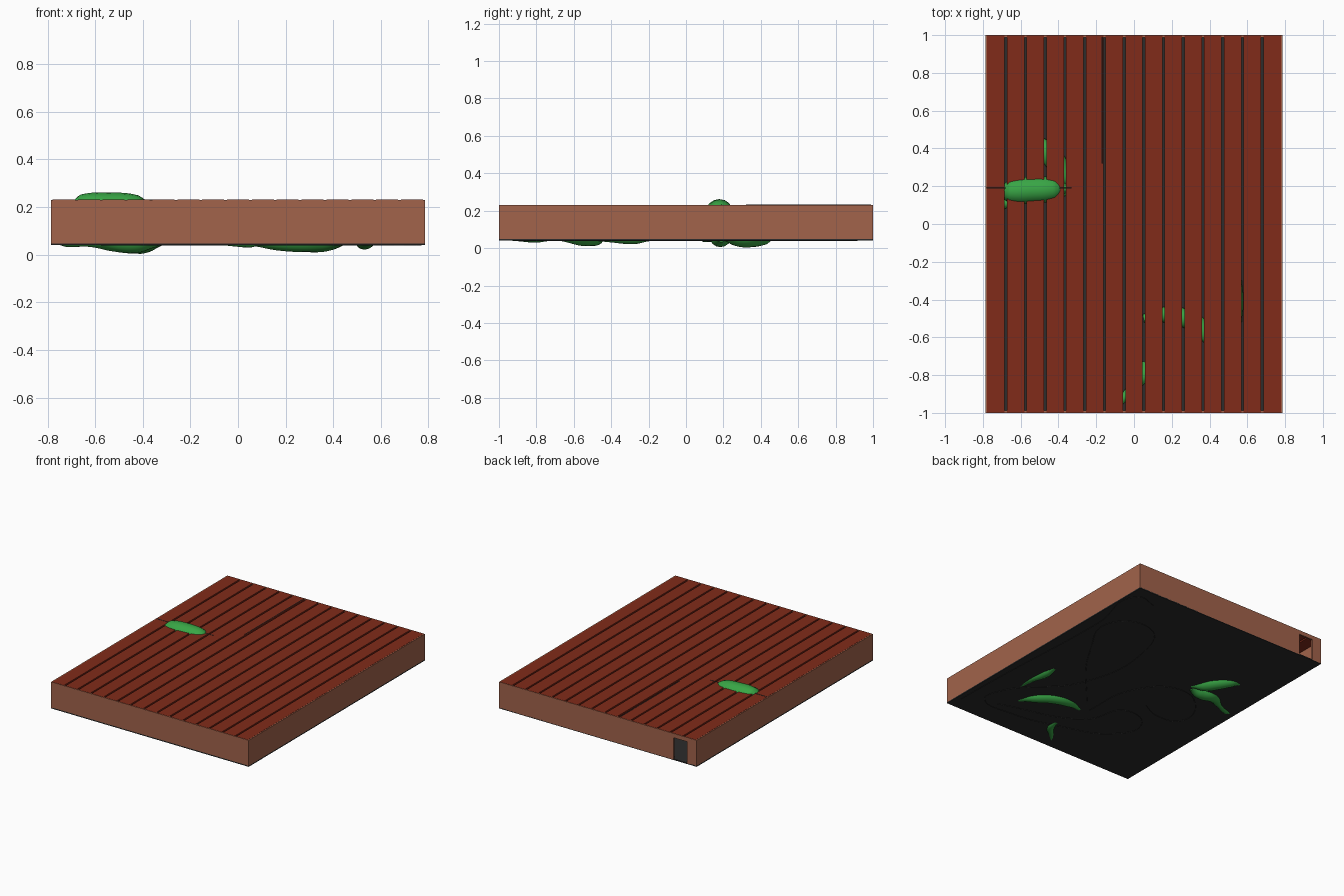
import bpy

if "Cube" in bpy.data.objects:
    bpy.data.objects.remove(bpy.data.objects["Cube"])

W, L = 0.785, 1.0            # half width, half length
Z0, Z1 = 0.04, 0.23          # underside and top of the box
T = 0.012                    # wall thickness


def mat(name, r, g, b):
    m = bpy.data.materials.new(name)
    m.diffuse_color = (r, g, b, 1)
    m.use_nodes = True
    m.node_tree.nodes["Principled BSDF"].inputs["Base Color"].default_value = m.diffuse_color
    return m


WALL = mat("wall_brown", 0.36, 0.125, 0.07)
PLANK = mat("plank_red", 0.22, 0.024, 0.01)
FLOOR = mat("floor_dark", 0.025, 0.025, 0.025)
GREEN = mat("green", 0.04, 0.38, 0.06)


def box(name, lo, hi, m):
    bpy.ops.mesh.primitive_cube_add(size=1, location=[(a + b) / 2 for a, b in zip(lo, hi)])
    o = bpy.context.object
    o.name = name
    o.scale = [b - a for a, b in zip(lo, hi)]
    bpy.ops.object.transform_apply(location=False, rotation=False, scale=True)
    o.data.materials.append(m)
    return o


def tube(name, pts, radius, m, res=3):
    """Smooth tube through (x, y, z[, radius factor]) points."""
    c = bpy.data.curves.new(name, 'CURVE')
    c.dimensions = '3D'
    c.bevel_depth, c.bevel_resolution, c.resolution_u = radius, res, 10
    c.use_fill_caps = True
    s = c.splines.new('BEZIER')
    s.bezier_points.add(len(pts) - 1)
    for bp, p in zip(s.bezier_points, pts):
        bp.co = p[:3]
        bp.radius = p[3] if len(p) > 3 else 1
        bp.handle_left_type = bp.handle_right_type = 'AUTO'
    s.radius_interpolation = 'CARDINAL'
    c.materials.append(m)
    o = bpy.data.objects.new(name, c)
    bpy.context.collection.objects.link(o)
    bpy.ops.object.select_all(action='DESELECT')
    o.select_set(True)
    bpy.context.view_layer.objects.active = o
    bpy.ops.object.convert(target='MESH')
    bpy.ops.object.shade_smooth()


# Hollow box: floor, side walls, front wall
box("floor", (-W, -L, Z0), (W, L, Z0 + 0.008), FLOOR)
for s, n in ((-1, "left_wall"), (1, "right_wall")):
    x0, x1 = sorted((s * W, s * (W - T)))
    box(n, (x0, -L, Z0 + 0.004), (x1, L, Z1), WALL)
box("front_wall", (-W, -L, Z0 + 0.004), (W, -L + T, Z1), WALL)

# Back wall with a small doorway near its left end
hx0, hx1, hz0, hz1 = -0.71, -0.60, 0.05, 0.20
y0, y1 = L - T, L
box("back_wall_main", (hx1, y0, Z0 + 0.004), (W, y1, Z1), WALL)
box("back_wall_end", (-W, y0, Z0 + 0.004), (hx0, y1, Z1), WALL)
box("doorway_lintel", (hx0, y0, hz1), (hx1, y1, Z1), WALL)

# Fifteen roof planks with narrow gaps
n = 15
step = 2 * (W - 0.002) / n
for i in range(n):
    x = -W + 0.002 + i * step
    box(f"plank_{i + 1}", (x + 0.006, -L + 0.003, Z1 - 0.02),
        (x + step - 0.006, L - 0.003, Z1 + 0.001), PLANK)

# Green lobes pushing through roof and floor
tube("green_roof_lobe", [(-0.71, .18, .19, .35), (-0.66, .175, .19, .9), (-0.53, .18, .19, 1.02),
                         (-0.42, .185, .19, .85), (-0.36, .19, .19, .35)], 0.07, GREEN, 6)
Z = 0.06
lobes = {
    "green_lobe_back": [(-.32, .21, Z, .4), (-.38, .27, Z, .9), (-.43, .35, Z, 1),
                        (-.50, .42, Z, .75), (-.55, .44, Z, .4)],
    "green_lobe_middle": [(-.34, .19, Z, .5), (-.42, .18, Z, .95), (-.52, .19, Z, .85),
                          (-.62, .14, Z, .5), (-.72, .10, Z, .5), (-.76, .10, Z, .3)],
    "green_lobe_long": [(.44, -.67, Z, .4), (.38, -.58, Z, .8), (.295, -.51, Z, .9),
                        (.16, -.48, Z, .75), (.05, -.50, Z, .4)],
    "green_lobe_side": [(.55, -.54, Z, .35), (.55, -.42, Z, .5), (.53, -.28, Z, .7),
                        (.53, -.19, Z, .4)],
    "green_lobe_front": [(.06, -.73, Z, .4), (.05, -.80, Z, .55), (-.02, -.88, Z, .45),
                         (-.08, -.95, Z, .35)],
}
for name, pts in lobes.items():
    tube(name, pts, 0.055, GREEN, 6)

# Hair-thin trailing wires under the floor and on the roof
wires = [
    [(.57, .88), (.72, .90), (.70, .48), (.74, -.5), (.75, -.9)],
    [(.05, -.43), (.505, .15), (.635, .53), (.39, .63), (.21, .31), (.28, -.22), (.62, -.65),
     (.63, -.795), (.38, -.83), (.01, -.75), (-.31, -.61), (-.40, -.41), (-.19, -.31),
     (-.065, -.56), (.52, -.79)],
    [(0, -.47), (-.04, -.09), (-.255, .13), (-.50, .04), (-.555, -.18), (-.385, -.23),
     (-.25, -.175)],
]
for i, w in enumerate(wires):
    tube(f"floor_wire_{i + 1}", [(x, y, Z0) for x, y in w], 0.0025, FLOOR, 1)
tube("roof_wire_long", [(-.17, .32, Z1), (-.17, .99, Z1)], 0.003, FLOOR, 1)
tube("roof_wire_short", [(-.78, .19, Z1), (-.33, .19, Z1)], 0.003, FLOOR, 1)
